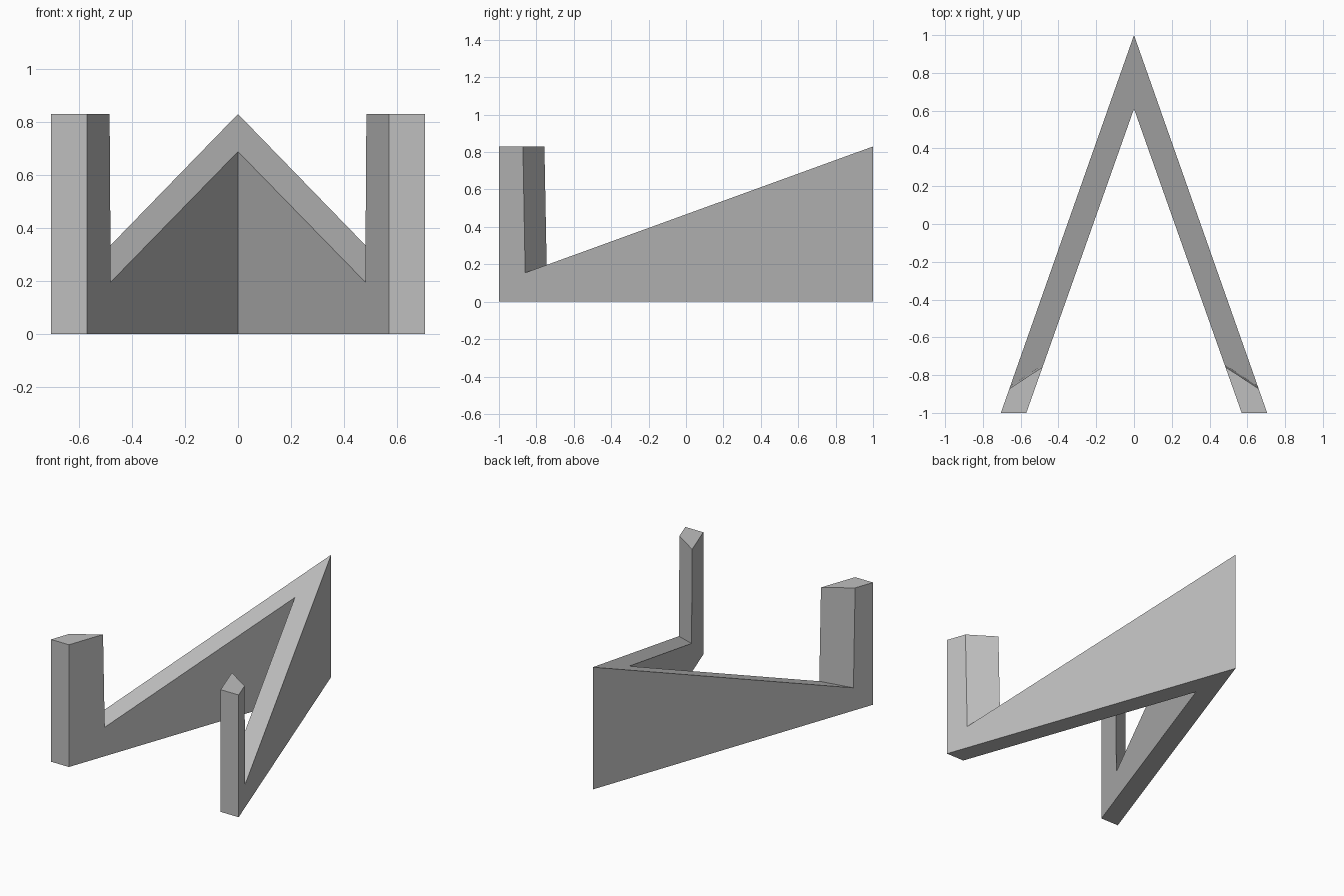
import bpy
import bmesh

cube = bpy.data.objects.get("Cube")
if cube:
    bpy.data.objects.remove(cube, do_unlink=True)

TOP = 0.83


def make_material(name, colour):
    mat = bpy.data.materials.new(name)
    mat.use_nodes = True
    mat.diffuse_color = colour
    mat.node_tree.nodes["Principled BSDF"].inputs["Base Color"].default_value = colour
    return mat


def rail_height(y):
    """Sloping top of the rail, rising to the rear apex."""
    return TOP + 0.363 * (y - 1)


def wall(bm, foot_x, apex_y, notch_low, notch_high):
    """Upright side outline of one arm, running from its front foot to the apex."""
    outline = [(-1, 0), (-1, TOP), (notch_high, TOP),
               (notch_low, rail_height(notch_low)),
               (apex_y, rail_height(apex_y)), (apex_y, 0)]
    return [bm.verts.new((foot_x * (apex_y - y) / (apex_y + 1), y, z))
            for y, z in outline]


# Left arm: outer and inner walls joined by the top, notch, front and base
bm = bmesh.new()
outer = wall(bm, 0.705, 1.0, -0.86, -0.872)
inner = wall(bm, 0.57, 0.61, -0.745, -0.757)
bm.faces.new(outer)
bm.faces.new(inner[::-1])
for i in range(len(outer)):
    j = (i + 1) % len(outer)
    if i != 4:  # the mitre at the apex stays open for the mirrored arm
        bm.faces.new((outer[j], outer[i], inner[i], inner[j]))
bmesh.ops.recalc_face_normals(bm, faces=bm.faces)

mesh = bpy.data.meshes.new("v_stand")
bm.to_mesh(mesh)
bm.free()
mesh.materials.append(make_material("light grey", (0.52, 0.52, 0.52, 1)))
stand = bpy.data.objects.new("v_stand", mesh)
bpy.context.collection.objects.link(stand)

# Right arm, welded along the apex
mirror = stand.modifiers.new("right_arm", 'MIRROR')
mirror.use_axis[0] = True
mirror.use_mirror_merge = True
mirror.merge_threshold = 0.001
